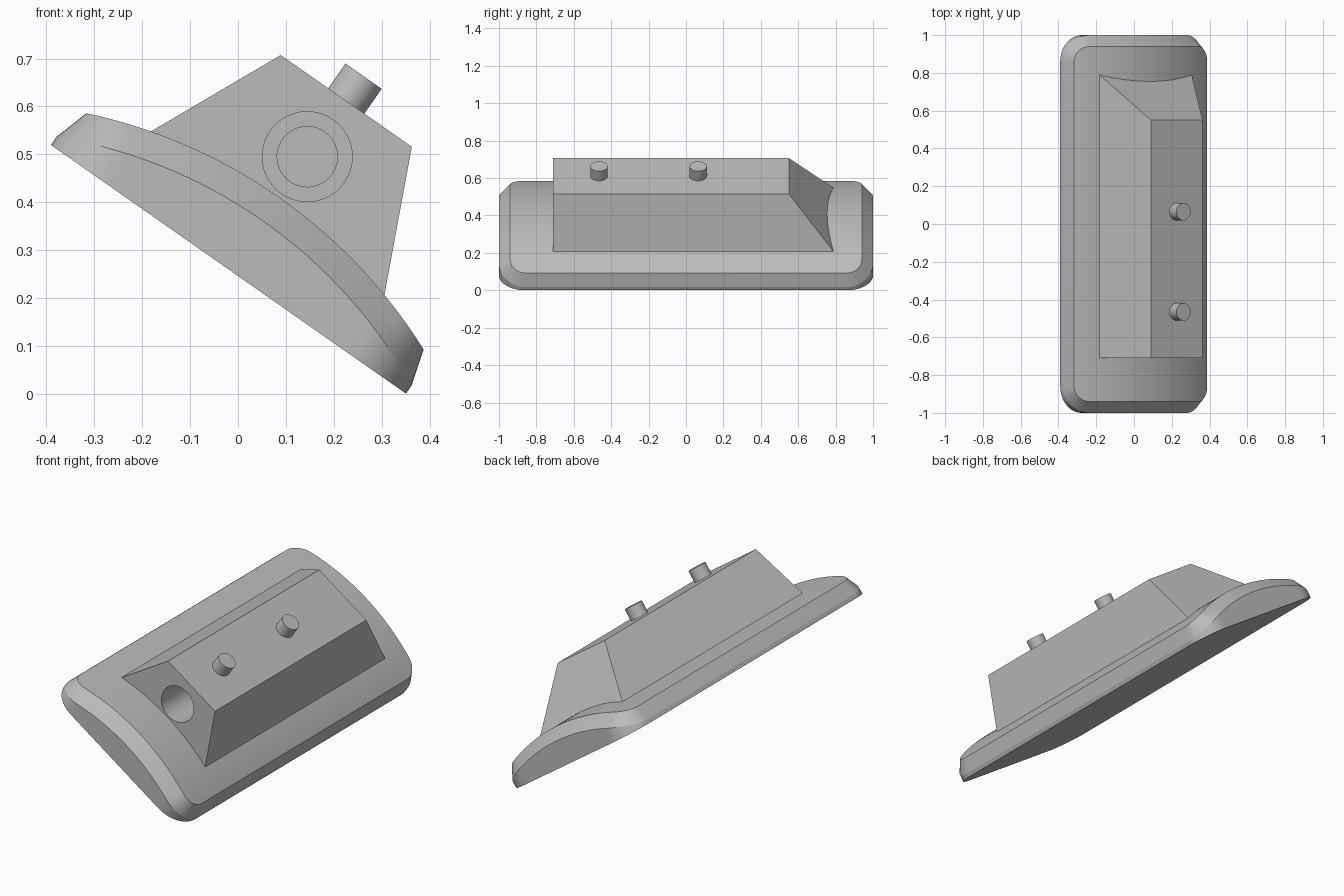
import bpy, bmesh
from math import sin, cos, pi, sqrt, radians
from mathutils import Matrix

cube = bpy.data.objects.get("Cube")
if cube:
    bpy.data.objects.remove(cube, do_unlink=True)

grey = bpy.data.materials.new("plain grey")
grey.use_nodes = True
grey.diffuse_color = (0.5, 0.5, 0.5, 1)
grey.node_tree.nodes["Principled BSDF"].inputs["Base Color"].default_value = (0.5, 0.5, 0.5, 1)

# Everything is made in a flat frame, then tilted about the y axis
TILT = Matrix.Translation((-0.02, 0, 0.26)) @ Matrix.Rotation(radians(35), 4, 'Y')


def finish(bm, name):
    bmesh.ops.recalc_face_normals(bm, faces=bm.faces)
    bm.transform(TILT)
    mesh = bpy.data.meshes.new(name)
    bm.to_mesh(mesh)
    bm.free()
    mesh.materials.append(grey)
    obj = bpy.data.objects.new(name, mesh)
    bpy.context.collection.objects.link(obj)
    return obj


def select(obj):
    bpy.ops.object.select_all(action='DESELECT')
    obj.select_set(True)
    bpy.context.view_layer.objects.active = obj


def smooth(obj):
    select(obj)
    bpy.ops.object.shade_smooth_by_angle(angle=radians(15))


def cylinder(name, radius, depth, matrix):
    bm = bmesh.new()
    bmesh.ops.create_cone(bm, cap_ends=True, segments=48, radius1=radius,
                          radius2=radius, depth=depth, matrix=matrix)
    return finish(bm, name)


# Base plate: rounded rectangle with a cylindrical crown and chamfered rim
def outline(a, b, r, steps=12, straight=24):
    half = [(-a + r - r * cos(t * pi / 2 / steps), b - r + r * sin(t * pi / 2 / steps))
            for t in range(steps + 1)]
    mid = [(-(a - r) + 2 * (a - r) * i / straight, b) for i in range(1, straight)]
    half += mid + [(-x, y) for x, y in reversed(half)]
    return half + [(x, -y) for x, y in reversed(half)]


def crown(x, radius):
    return 0.184 - 1.1 + sqrt(radius * radius - x * x)


outer = outline(0.4525, 1.0, 0.14)
inner = outline(0.43, 0.94, 0.08)
bm = bmesh.new()
rings = [[bm.verts.new((x, y, 0)) for x, y in outer],
         [bm.verts.new((x, y, crown(x, 1.04))) for x, y in outer],
         [bm.verts.new((x, y, crown(x, 1.1))) for x, y in inner]]
n = len(outer)
for low, high in zip(rings, rings[1:]):
    for i in range(n):
        j = (i + 1) % n
        bm.faces.new((low[i], low[j], high[j], high[i]))
bm.faces.new(rings[0])
top = rings[2]
for i in range(n // 2 - 1):
    bm.faces.new((top[i], top[i + 1], top[n - 2 - i], top[n - 1 - i]))
smooth(finish(bm, "base_plate"))

# Housing: tapered block, upright at the front and sloped at the back
bm = bmesh.new()
levels = []
for half_width, back, z in ((0.34, 0.867, 0.05), (0.167, 0.55, 0.429)):
    levels.append([bm.verts.new((x, y, z)) for x, y in (
        (-half_width, -0.71), (half_width, -0.71), (half_width, back), (-half_width, back))])
low, high = levels
bm.faces.new(low)
bm.faces.new(high)
for i in range(4):
    j = (i + 1) % 4
    bm.faces.new((low[i], low[j], high[j], high[i]))
housing = finish(bm, "housing")


# Stepped blind hole in the front of the housing
def drill(target, radius, start, end):
    place = Matrix.Translation((0, (start + end) / 2, 0.287)) @ Matrix.Rotation(pi / 2, 4, 'X')
    cutter = cylinder("hole_cutter", radius, end - start, place)
    cutter.hide_render = True
    mod = target.modifiers.new("hole", 'BOOLEAN')
    mod.operation = 'DIFFERENCE'
    mod.solver = 'EXACT'
    mod.object = cutter
    select(target)
    bpy.ops.object.modifier_apply(modifier=mod.name)
    bpy.data.objects.remove(cutter, do_unlink=True)


drill(housing, 0.094, -0.8, 0.1)
drill(housing, 0.063, -0.8, 0.4)
smooth(housing)

# Two buttons on the housing top
for name, y in (("front_button", -0.465), ("back_button", 0.065)):
    smooth(cylinder(name, 0.046, 0.092, Matrix.Translation((0, y, 0.446))))
